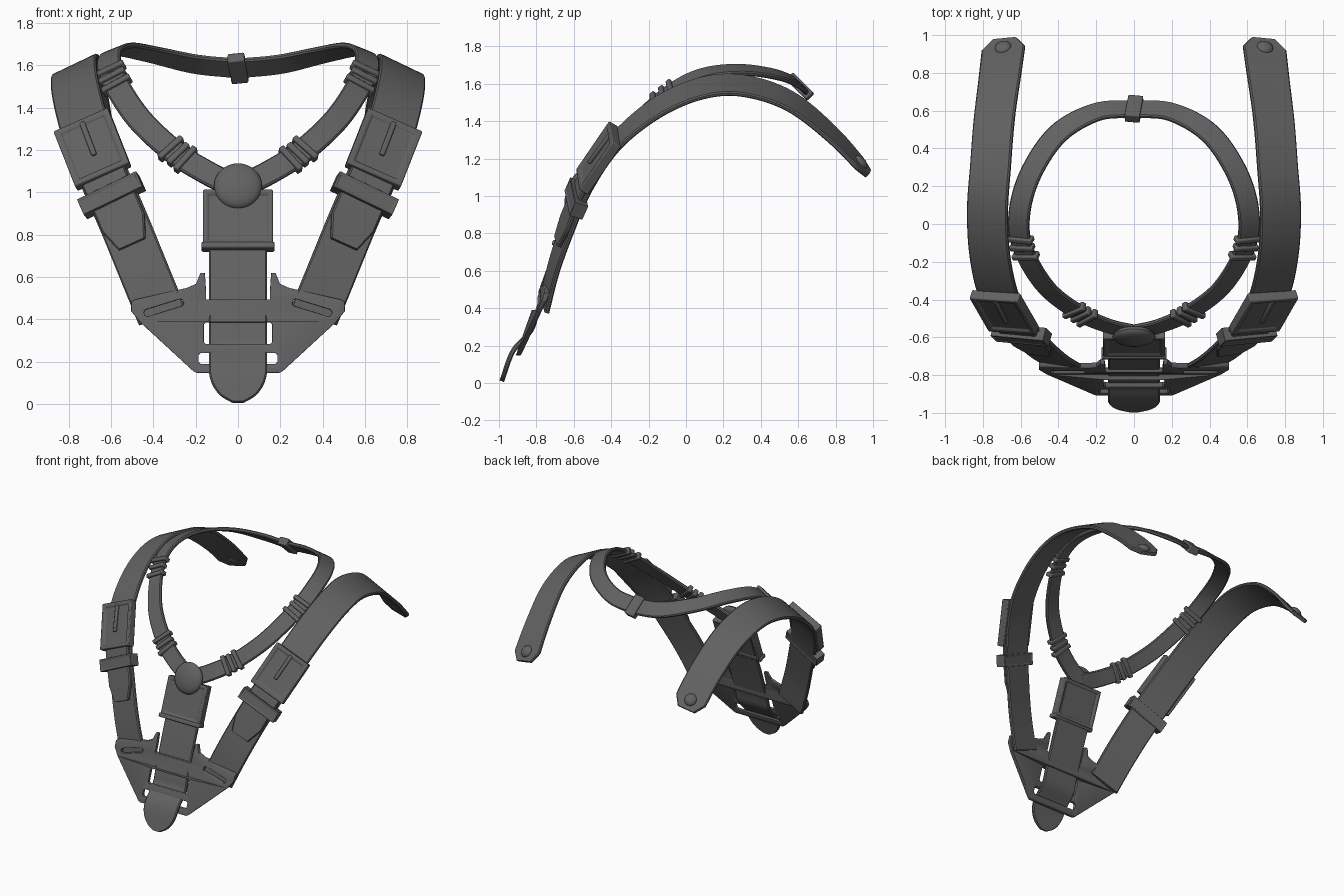
import bpy, bmesh, math
from mathutils import Vector, Matrix

if "Cube" in bpy.data.objects:
    bpy.data.objects.remove(bpy.data.objects["Cube"])

GREY = (0.12, 0.12, 0.12, 1)
leather = bpy.data.materials.new("dark_grey")
leather.use_nodes = True
leather.diffuse_color = GREY
leather.node_tree.nodes["Principled BSDF"].inputs["Base Color"].default_value = GREY


def finish(name, mesh, mirror=False, bevel=0.0):
    obj = bpy.data.objects.new(name, mesh)
    bpy.context.collection.objects.link(obj)
    mesh.materials.clear()
    mesh.materials.append(leather)
    if bevel:
        mod = obj.modifiers.new("soft_edges", "BEVEL")
        mod.width, mod.segments = bevel, 2
    if mirror:
        obj.modifiers.new("other_side", "MIRROR")
    bpy.ops.object.select_all(action="DESELECT")
    obj.select_set(True)
    bpy.context.view_layer.objects.active = obj
    bpy.ops.object.shade_smooth_by_angle(angle=math.radians(35))
    return obj


def to_mesh(name, bm):
    bmesh.ops.recalc_face_normals(bm, faces=bm.faces)
    mesh = bpy.data.meshes.new(name)
    bm.to_mesh(mesh)
    bm.free()
    return mesh


def spline(vals, u):
    """Catmull-Rom value at u, counted in control points."""
    i = min(max(int(u), 0), len(vals) - 2)
    t = u - i
    b, c = vals[i], vals[i + 1]
    a = vals[i - 1] if i else 2 * b - c
    d = vals[i + 2] if i + 2 < len(vals) else 2 * c - b
    return 0.5 * (2 * b + (c - a) * t + (2 * a - 5 * b + 4 * c - d) * t * t
                  + (3 * b - a - 3 * c + d) * t ** 3)


def frame(path, u, lift=0.0):
    """Local axes on a strap: x across, y along, z out of the surface."""
    pts, nrm = path
    e = 0.02
    y = (spline(pts, u + e) - spline(pts, u - e)).normalized()
    z = spline(nrm, u)
    z = (z - y * z.dot(y)).normalized()
    m = Matrix((y.cross(z), y, z)).transposed().to_4x4()
    m.translation = spline(pts, u) + z * lift
    return m


def strap(name, path, u0, u1, width, thick=0.026, lift=0.0, steps=40, mirror=True):
    """Sweep a flat band with chamfered edges along a path."""
    bm = bmesh.new()
    rings = []
    for k in range(steps + 1):
        s = k / steps
        m = frame(path, u0 + (u1 - u0) * s, lift)
        w, h, c = width(s) / 2, thick / 2, 0.007
        half = [(w - c, -h), (w, c - h), (w, h - c), (w - c, h)]
        ring = half + [(-x, z) for x, z in reversed(half)]
        rings.append([bm.verts.new(m @ Vector((x, 0, z))) for x, z in ring])
    for a, b in zip(rings, rings[1:]):
        for j in range(8):
            bm.faces.new((a[j], a[j - 1], b[j - 1], b[j]))
    bm.faces.new(rings[0])
    bm.faces.new(rings[-1])
    return finish(name, to_mesh(name, bm), mirror)


def slab(name, m, size, mirror=True, rim=0.0, depth=0.012, bevel=0.007):
    """Box on a strap; a rim sinks a panel into its front and back."""
    bm = bmesh.new()
    bmesh.ops.create_cube(bm, size=1, matrix=Matrix.Diagonal((*size, 1)))
    if rim:
        for f in [f for f in bm.faces if abs(f.normal.z) > 0.9]:
            bmesh.ops.inset_individual(bm, faces=[f], thickness=rim)
            bmesh.ops.inset_individual(bm, faces=[f], thickness=0.004, depth=-depth)
    bm.transform(m)
    return finish(name, to_mesh(name, bm), mirror, bevel)


def dome(name, m, radius, height, mirror=False):
    bm = bmesh.new()
    bmesh.ops.create_uvsphere(bm, u_segments=32, v_segments=12, radius=1)
    bm.transform(m @ Matrix.Diagonal((radius, radius, height, 1)))
    return finish(name, to_mesh(name, bm), mirror)


def make_path(rows):
    return [Vector(r[:3]) for r in rows], [Vector(r[3:]).normalized() for r in rows]


# Paths: position, then outward direction
shoulder = make_path([
    (.36, -.755, .42, .25, -.9, .35), (.45, -.7, .64, .28, -.88, .38),
    (.54, -.62, .86, .3, -.85, .42), (.635, -.52, 1.08, .3, -.8, .5),
    (.72, -.365, 1.3, .3, -.72, .6), (.765, -.15, 1.475, .4, -.5, .78),
    (.775, .08, 1.575, .43, -.2, .88), (.76, .3, 1.59, .43, .08, .9),
    (.74, .55, 1.51, .4, .4, .85), (.71, .78, 1.33, .3, .6, .72),
    (.685, .975, 1.12, .2, .75, .62)])
neck = make_path([
    (0, .61, 1.585, 0, .7, .7), (.2, .592, 1.605, .1, .65, .75),
    (.4, .48, 1.65, .25, .4, .9), (.54, .28, 1.675, .35, .15, .95),
    (.605, .07, 1.645, .4, -.2, .87), (.59, -.12, 1.54, .4, -.55, .73),
    (.47, -.33, 1.35, .3, -.7, .64), (.3, -.465, 1.19, .2, -.78, .6),
    (.15, -.535, 1.095, .1, -.85, .5), (0, -.57, 1.02, 0, -.87, .45)])
chest = make_path([(0, y, z, 0, -.93, .36) for y, z in (
    (-.985, .01), (-.925, .17), (-.83, .28), (-.795, .38),
    (-.72, .6), (-.645, .8), (-.57, 1.0))])

# Shoulder straps with clipped rear ends and snaps
strap("shoulder_straps", shoulder, 0, 10,
      lambda s: .235 - .1 * max(0, (s - .975) / .025), steps=80)
dome("strap_snaps", frame(shoulder, 9.75, .008), .045, .028, True)

# Shoulder buckles, prongs, keepers and strap tails
slab("shoulder_buckles", frame(shoulder, 3.5, .022), (.28, .33, .055), rim=.04)
slab("buckle_prongs", frame(shoulder, 3.66, .048), (.026, .2, .02))
slab("strap_keepers", frame(shoulder, 2.55, .018), (.31, .085, .075), rim=.014, depth=.004)
strap("strap_tails", shoulder, 1.5, 3, lambda s: .14 + .08 * min(1, s / .3), lift=.024, steps=20)

# Neck loop with its keepers
strap("neck_loop", neck, 0, 9, lambda s: .12, steps=72)
for spot, places in {"front": (6.9, 7.12, 7.34), "side": (4.78, 5.0, 5.22)}.items():
    for k, u in enumerate(places):
        wide = .15 if k != 1 else .135
        slab(f"{spot}_neck_keeper_{k + 1}", frame(neck, u, .004), (wide, .03, .05))
slab("rear_neck_keeper", frame(neck, 0), (.155, .08, .055), mirror=False)


# Chest strap with a rounded tongue, buckle and round stud
def tongue(s):
    t = min(1, s / .16)
    return max(.06, .275 * math.sqrt(1 - (1 - t) ** 2))


strap("chest_strap", chest, 0, 6, tongue, steps=90, mirror=False)
slab("chest_buckle", frame(chest, 5.35, .01), (.33, .28, .06), False, rim=.032)
slab("chest_buckle_bar", frame(chest, 4.68, .016), (.345, .03, .065), False)
dome("round_stud", frame(chest, 6, .035) @ Matrix.Translation((0, .02, 0)), .113, .04)

# Chest plate: flat outline with strap openings, bent onto the chest
half = [(.155, .49), (.155, .54), (.16, .615), (.175, .615), (.195, .565), (.24, .545),
        (.485, .49), (.5, .48), (.5, .44), (.46, .39), (.21, .16), (.195, .152)]
outline = half + [(-x, z) for x, z in reversed(half)]


def opening(cx, cz, w, h, tilt=0.0, c=.012):
    w, h = w / 2, h / 2
    q = [(w, h - c), (w - c, h), (c - w, h), (-w, h - c),
         (-w, c - h), (c - w, -h), (w - c, -h), (w, c - h)]
    co, si = math.cos(tilt), math.sin(tilt)
    return [(cx + x * co - z * si, cz + x * si + z * co) for x, z in q]


loops = [outline, opening(0, .335, .33, .11), opening(0, .215, .38, .06),
         opening(.35, .455, .2, .042, -.3), opening(-.35, .455, .2, .042, .3)]
curve = bpy.data.curves.new("plate_outline", "CURVE")
curve.dimensions, curve.fill_mode = "2D", "BOTH"
curve.extrude, curve.bevel_depth, curve.bevel_resolution = .01, .004, 1
for loop in loops:
    sp = curve.splines.new("POLY")
    sp.points.add(len(loop) - 1)
    for p, (x, z) in zip(sp.points, loop):
        p.co = (x, z, 0, 1)
    sp.use_cyclic_u = True
source = bpy.data.objects.new("plate_outline", curve)
bpy.context.collection.objects.link(source)
bpy.context.view_layer.update()
plate = bpy.data.meshes.new_from_object(source.evaluated_get(bpy.context.evaluated_depsgraph_get()))
bpy.data.objects.remove(source)
for v in plate.vertices:
    x, z, out = v.co
    v.co = (x, -.955 + .36 * z + .15 * x * x - out, z)
bm = bmesh.new()
bm.from_mesh(plate)
bmesh.ops.remove_doubles(bm, verts=bm.verts, dist=.0002)
finish("chest_plate", to_mesh("chest_plate", bm))
